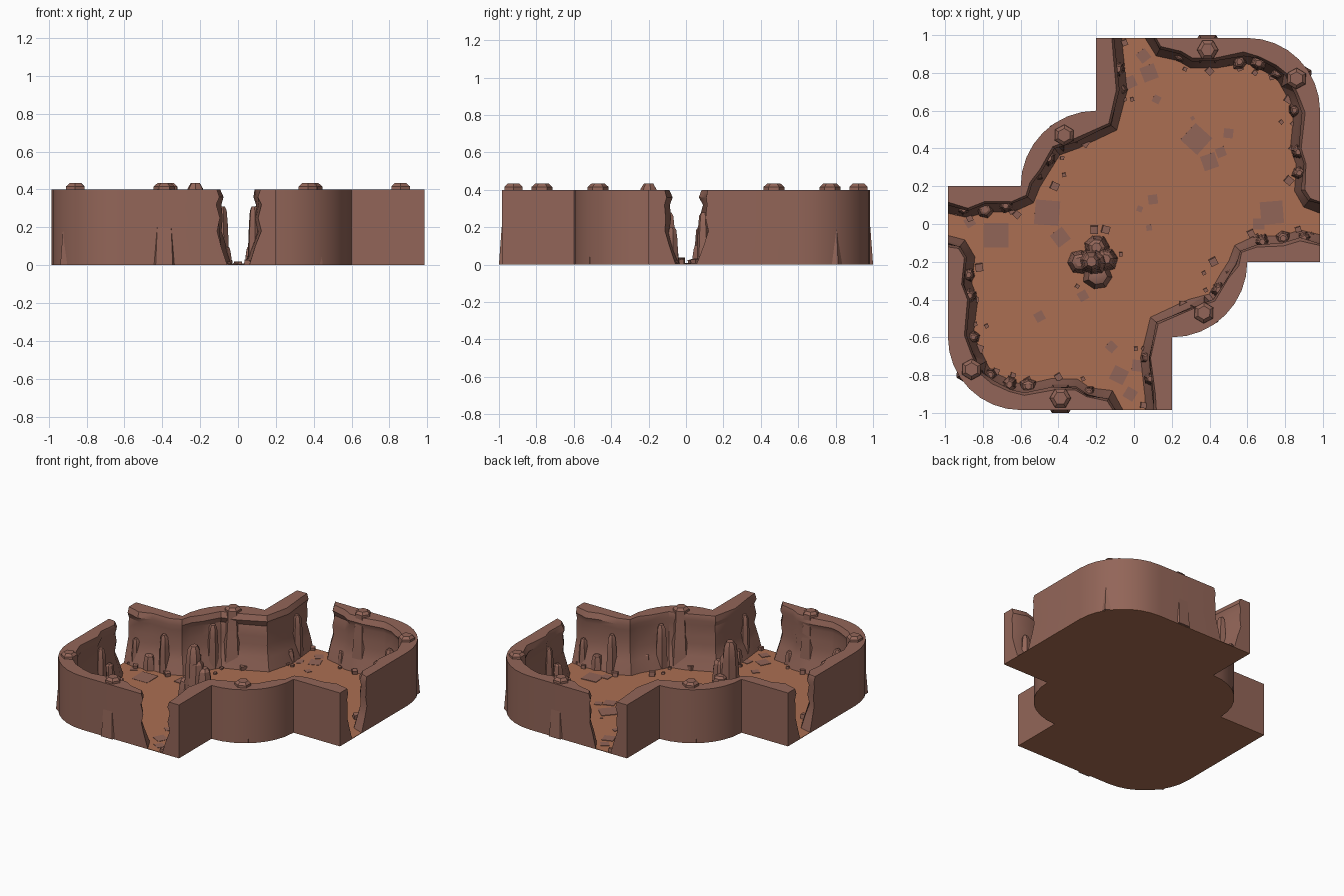
import bpy, bmesh, math, random
from mathutils import Vector, Matrix

if "Cube" in bpy.data.objects:
    bpy.data.objects.remove(bpy.data.objects["Cube"])
random.seed(4)
E = 0.985  # half width of the tile


def material(name, rgb):
    m = bpy.data.materials.new(name)
    m.diffuse_color = (*rgb, 1)
    m.use_nodes = True
    m.node_tree.nodes["Principled BSDF"].inputs["Base Color"].default_value = m.diffuse_color
    return m


FLOOR = material("orange earth", (0.41, 0.158, 0.084))
ROCK = material("brown rock", (0.29, 0.131, 0.098))


def finish(bm, name, mat, smooth=None):
    bmesh.ops.recalc_face_normals(bm, faces=bm.faces)
    me = bpy.data.meshes.new(name)
    bm.to_mesh(me)
    bm.free()
    ob = bpy.data.objects.new(name, me)
    bpy.context.collection.objects.link(ob)
    me.materials.append(mat)
    if smooth:
        bpy.ops.object.select_all(action='DESELECT')
        bpy.context.view_layer.objects.active = ob
        ob.select_set(True)
        bpy.ops.object.shade_smooth_by_angle(angle=math.radians(smooth))
    return ob


def loft(bm, rings):
    """Skin a stack of closed rings and cap both ends."""
    vs = [[bm.verts.new(p) for p in r] for r in rings]
    n = len(vs[0])
    for a, b in zip(vs, vs[1:]):
        for i in range(n):
            bm.faces.new((a[i], a[(i + 1) % n], b[(i + 1) % n], b[i]))
    bm.faces.new(vs[0][::-1])
    bm.faces.new(vs[-1])


def arc(cx, cy, r, a0, a1, n=8):
    return [(cx + r * math.cos(math.radians(a0 + (a1 - a0) * i / n)),
             cy + r * math.sin(math.radians(a0 + (a1 - a0) * i / n))) for i in range(n + 1)]


def turned(pts):
    return [(-p[0], -p[1], *p[2:]) for p in pts]


# Plan outlines: outer edge and inner cave edge of the two wall shapes
outer_round = arc(0.6, 0.6, E - 0.6, 0, 90)
inner_round = [(0.11, E), (0.14, 0.935), (0.25, 0.915), (0.31, 0.875), (0.43, 0.875), (0.58, 0.905),
               (0.66, 0.89), (0.75, 0.84), (0.81, 0.79), (0.86, 0.69), (0.90, 0.59), (0.88, 0.40),
               (0.91, 0.32), (0.90, 0.18), (0.93, 0.13), (E, 0.115)]
outer_notch = [(-0.2, E)] + arc(-0.2, 0.2, 0.4, 90, 180) + [(-E, 0.2)]
inner_notch = [(-E, 0.115), (-0.88, 0.085), (-0.79, 0.115), (-0.65, 0.12), (-0.57, 0.15), (-0.55, 0.22),
               (-0.50, 0.29), (-0.43, 0.41), (-0.31, 0.45), (-0.13, 0.53), (-0.09, 0.71), (-0.11, 0.90),
               (-0.12, E)]


# Floor slab over the whole plan
plan = outer_round + outer_notch
plan = plan + turned(plan)
bm = bmesh.new()
loft(bm, [[(x, y, z) for x, y in plan] for z in (0, 0.004)])
finish(bm, "cave_floor", FLOOR)


def inward(path, side):
    """Normals toward the room; path ends slide along the tile edge."""
    out = []
    for i, (x, y) in enumerate(path):
        a, b = path[max(i - 1, 0)], path[min(i + 1, len(path) - 1)]
        n = Vector((b[1] - a[1], a[0] - b[0])).normalized() * side
        if abs(y) > 0.98:
            n = Vector((math.copysign(1, n.x), 0))
        if abs(x) > 0.98:
            n = Vector((0, math.copysign(1, n.y)))
        out.append(n)
    return out


# Walls: straight outer face, rough inner face flaring toward the foot
LEVELS = [(0.002, 0.055), (0.1, 0.025), (0.18, 0.0), (0.25, 0.01), (0.32, -0.002), (0.36, 0.012), (0.4, -0.002)]


def wall(name, outer, inner, side):
    normals = inward(inner, side)
    rings = []
    for z, off in LEVELS:
        ring = [(x, y, z) for x, y in outer]
        for (x, y), n in zip(inner, normals):
            d = off + random.uniform(-0.005, 0.005)
            ring.append((x + n.x * d, y + n.y * d, z))
        rings.append(ring)
    bm = bmesh.new()
    loft(bm, rings)
    finish(bm, name, ROCK, 35)


wall("wall_back_right", outer_round, inner_round, 1)
wall("wall_front_left", turned(outer_round), turned(inner_round), 1)
wall("wall_back_left", outer_notch, inner_notch, 1)
wall("wall_front_right", turned(outer_notch), turned(inner_notch), 1)


def column(bm, x, y, r, h, sides=6, rough=0.0, rot=0.0, profile=None, lean=(0, 0)):
    """Tapered stone column from (radius factor, height factor) rings."""
    profile = profile or [(1, 0), (0.92, 0.35), (0.8, 0.7), (0.65, 0.93), (0.38, 1)]
    wob = [1 + random.uniform(-rough, rough) for _ in range(sides)]
    rings = []
    for f, t in profile:
        rings.append([(x + lean[0] * t + r * f * wob[i] * math.cos(rot + math.tau * i / sides),
                       y + lean[1] * t + r * f * wob[i] * math.sin(rot + math.tau * i / sides),
                       0.002 + (h - 0.002) * t) for i in range(sides)])
    loft(bm, rings)


# Six pillars embedded in the walls, poking out above the rim
pillars = [(0.39, 0.922, 0), (0.86, 0.77, 0.5), (-0.37, 0.47, 0.5)]
for x, y, rot in pillars + turned(pillars):
    bm = bmesh.new()
    column(bm, x, y, 0.09, 0.433, rot=rot,
           profile=[(1, 0), (0.84, 0.4), (0.74, 0.6), (0.66, 0.8), (0.62, 0.96), (0.4, 1)])
    finish(bm, "wall_pillar", ROCK, 35)

# Boulders leaning on the inner walls: x, y, radius, height
boulders = [(-0.085, 0.82, 0.04, 0.31), (-0.07, 0.71, 0.035, 0.1), (-0.45, 0.35, 0.045, 0.32),
            (-0.51, 0.26, 0.035, 0.12), (-0.9, 0.075, 0.035, 0.2), (-0.79, 0.075, 0.045, 0.11),
            (-0.68, 0.095, 0.042, 0.28), (0.56, 0.86, 0.045, 0.12), (0.66, 0.85, 0.045, 0.24),
            (0.76, 0.80, 0.04, 0.12), (0.85, 0.6, 0.035, 0.12), (0.87, 0.38, 0.042, 0.31),
            (0.875, 0.27, 0.038, 0.15), (0.24, 0.89, 0.035, 0.1)]
for x, y, r, h in boulders + turned(boulders):
    bm = bmesh.new()
    column(bm, x, y, r, h, 6, 0.15, random.uniform(0, 1))
    finish(bm, "wall_boulder", ROCK, 30)

# Free-standing stalagmite cluster
for x, y, r, h in [(-0.225, -0.2, 0.07, 0.433), (-0.2, -0.125, 0.068, 0.2), (-0.15, -0.185, 0.066, 0.28),
                   (-0.19, -0.275, 0.078, 0.13), (-0.285, -0.2, 0.066, 0.17), (-0.2, -0.2, 0.075, 0.33)]:
    bm = bmesh.new()
    column(bm, x, y, r, h, 7, 0.08, random.uniform(0, 1))
    finish(bm, "stalagmite", ROCK, 30)


def block(bm, x, y, s, h, tilt):
    m = (Matrix.Translation((x, y, h / 2 + 0.003)) @ Matrix.Rotation(random.uniform(0, 1.5), 4, 'Z')
         @ Matrix.Rotation(tilt, 4, 'X') @ Matrix.Diagonal((s, s, h, 1)))
    bmesh.ops.create_cube(bm, size=1, matrix=m)


# Pebbles strewn along the wall feet
bm = bmesh.new()
pebbles = [(-0.05, 0.96, 0.03), (-0.08, 0.93, 0.02), (-0.05, 0.66, 0.02), (-0.26, 0.43, 0.04),
           (-0.31, 0.45, 0.02), (-0.38, 0.35, 0.02), (-0.37, 0.26, 0.02), (-0.42, 0.2, 0.04),
           (-0.62, 0.05, 0.035), (-0.65, 0.07, 0.03), (-0.87, 0.03, 0.03), (-0.94, 0.06, 0.025),
           (0.27, 0.82, 0.02), (0.4, 0.81, 0.035), (0.5, 0.86, 0.03), (0.56, 0.83, 0.035),
           (0.64, 0.8, 0.025), (0.73, 0.78, 0.03), (0.78, 0.54, 0.02), (0.82, 0.66, 0.04),
           (0.84, 0.53, 0.02), (0.82, 0.23, 0.04), (0.84, 0.4, 0.03), (-0.01, 0.66, 0.02)]
for x, y, s in pebbles + turned(pebbles) + [(-0.21, -0.03, 0.04), (-0.15, -0.03, 0.04),
                                            (-0.07, -0.16, 0.02), (-0.3, -0.33, 0.02)]:
    block(bm, x, y, s, s * 0.8, 0.12)
finish(bm, "pebbles", ROCK)

# Thin flagstones nearly flush with the floor
bm = bmesh.new()
for x, y, s in [(0.33, 0.45, 0.12), (0.4, 0.33, 0.08), (0.46, 0.38, 0.05), (0.5, 0.48, 0.05), (0.31, 0.56, 0.02),
                (0.08, 0.8, 0.08), (0.05, 0.89, 0.06), (0.12, 0.66, 0.04), (-0.02, 0.75, 0.06),
                (0.1, 0.13, 0.05), (0.03, 0.08, 0.03), (0.08, -0.02, 0.03), (0.73, 0.06, 0.12),
                (-0.73, -0.06, 0.13), (-0.46, 0.06, 0.13), (-0.39, -0.07, 0.08), (-0.08, -0.8, 0.08),
                (-0.12, -0.65, 0.05), (0.02, -0.75, 0.06), (-0.5, -0.49, 0.05), (-0.27, -0.38, 0.05),
                (-0.02, -0.9, 0.06), (0.66, 0.0, 0.06), (-0.87, 0.01, 0.05)]:
    block(bm, x, y, s, 0.004, 0.02)
finish(bm, "flagstones", ROCK)
